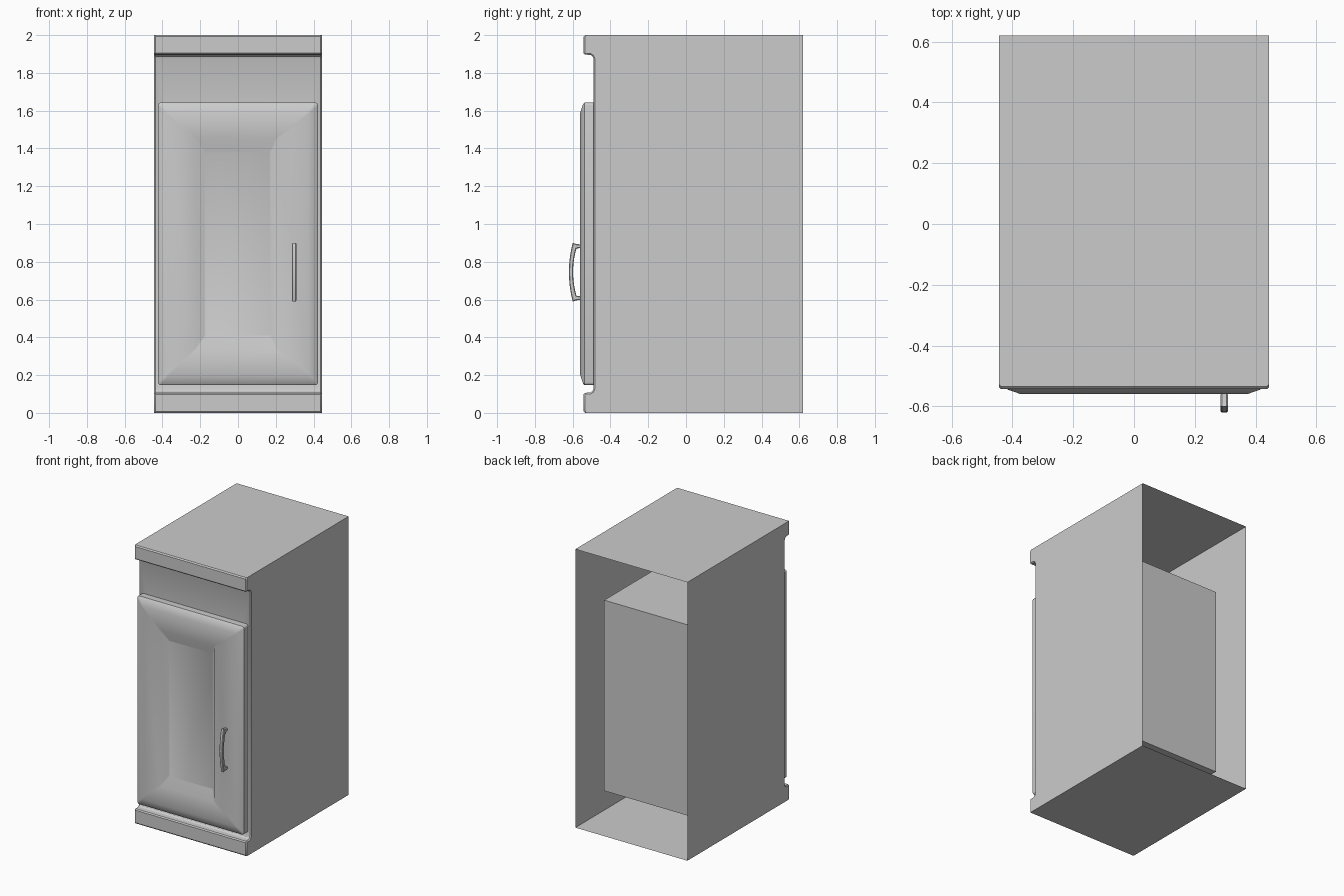
import bpy, bmesh, math

if "Cube" in bpy.data.objects:
    bpy.data.objects.remove(bpy.data.objects["Cube"])


def finish(name, bm, angle=35, normals=True):
    if normals:
        bmesh.ops.recalc_face_normals(bm, faces=bm.faces[:])
    me = bpy.data.meshes.new(name)
    bm.to_mesh(me)
    bm.free()
    ob = bpy.data.objects.new(name, me)
    bpy.context.collection.objects.link(ob)
    bpy.ops.object.select_all(action='DESELECT')
    ob.select_set(True)
    bpy.context.view_layer.objects.active = ob
    bpy.ops.object.shade_smooth_by_angle(angle=math.radians(angle))
    return ob


def extrude_profile(bm, pts, x0, x1, closed):
    """Sweep a (y, z) outline along x; an open outline leaves its last side unfilled."""
    a = [bm.verts.new((x0, y, z)) for y, z in pts]
    b = [bm.verts.new((x1, y, z)) for y, z in pts]
    n = len(pts)
    for i in range(n if closed else n - 1):
        j = (i + 1) % n
        bm.faces.new((a[i], a[j], b[j], b[i]))
    bm.faces.new(a)
    bm.faces.new(b[::-1])


def rounded_rect(cx, hw, z0, z1, y, r, seg=3):
    pts = []
    for k, (sx, z) in enumerate(((1, z1 - r), (-1, z1 - r), (-1, z0 + r), (1, z0 + r))):
        for s in range(seg + 1):
            t = math.pi / 2 * (k + s / seg)
            pts.append((cx + sx * (hw - r) + r * math.cos(t), y, z + r * math.sin(t)))
    return pts


# Carcass: side outline with top and plinth lips, open at the back
bm = bmesh.new()
W = 0.445
outline = [(0.62, 2.0), (-0.535, 2.0), (-0.543, 1.992), (-0.543, 1.905), (-0.535, 1.897),
           (-0.505, 1.895), (-0.495, 1.888), (-0.49, 1.875),
           (-0.49, 0.127), (-0.495, 0.115), (-0.505, 0.108),
           (-0.535, 0.106), (-0.542, 0.098), (-0.542, 0.008), (-0.535, 0.0), (0.62, 0.0)]
extrude_profile(bm, outline, -W, W, False)
bmesh.ops.recalc_face_normals(bm, faces=bm.faces[:])

# Softened vertical front edges
edges = [e for e in bm.edges
         if abs(e.verts[0].co.x - e.verts[1].co.x) < 1e-5 and all(v.co.y < -0.4 for v in e.verts)]
bmesh.ops.bevel(bm, geom=edges, offset=0.007, segments=1, affect='EDGES', clamp_overlap=True)

# Inner compartment: door opening pushed back as a box
bm.normal_update()
front = max((f for f in bm.faces if f.normal.y < -0.9), key=lambda f: f.calc_area())
bmesh.ops.inset_region(bm, faces=[front], thickness=0.05)
for v in front.verts:
    v.co.x = math.copysign(0.37, v.co.x)
    v.co.z = 1.57 if v.co.z > 1 else 0.2
res = bmesh.ops.extrude_face_region(bm, geom=[front])
for v in [g for g in res['geom'] if isinstance(g, bmesh.types.BMVert)]:
    v.co.y = 0.4
if front.is_valid:
    bmesh.ops.delete(bm, geom=[front], context='FACES_ONLY')
finish("cabinet_body", bm, 30, normals=False)

# Door: stacked rounded rectangles from the back, over the chamfer, into the recess
bm = bmesh.new()
loops = [rounded_rect(0, 0.423, 0.147, 1.643, -0.49, 0.015),
         rounded_rect(0, 0.423, 0.147, 1.643, -0.537, 0.015),
         rounded_rect(0, 0.415, 0.155, 1.635, -0.545, 0.015),
         rounded_rect(0, 0.372, 0.2, 1.59, -0.56, 0.01),
         rounded_rect(-0.01, 0.217, 0.335, 1.455, -0.56, 0.008),
         rounded_rect(-0.002, 0.175, 0.405, 1.383, -0.53, 0.008)]
rings = [[bm.verts.new(p) for p in lp] for lp in loops]
for a, b in zip(rings, rings[1:]):
    for i in range(len(a)):
        j = (i + 1) % len(a)
        bm.faces.new((a[i], a[j], b[j], b[i]))
bm.faces.new(rings[0])
bm.faces.new(rings[-1])
finish("door", bm, 40)

# Handle: arched grip with two feet
bm = bmesh.new()
N = 10
Z, H = 0.745, 0.155


def arc(h, y_end, y_mid):
    return [(y_mid + (y_end - y_mid) * t * t, Z + h * t) for t in (1 - 2 * i / N for i in range(N + 1))]


outer = arc(H, -0.6, -0.62)
inner = arc(H - 0.03, -0.58, -0.598)[::-1]
foot = [(-0.575, 0.013), (-0.555, 0.013)]
pts = outer + [(-0.58, Z - H + 0.006), (-0.558, Z - H + 0.008), (-0.558, Z - H + 0.027)] + inner
pts += [(-0.558, Z + H - 0.027), (-0.558, Z + H - 0.008), (-0.58, Z + H - 0.006)]
extrude_profile(bm, pts, 0.285, 0.309, True)
bmesh.ops.recalc_face_normals(bm, faces=bm.faces[:])
rim = [e for e in bm.edges if abs(e.verts[0].co.x - e.verts[1].co.x) < 1e-5]
bmesh.ops.bevel(bm, geom=rim, offset=0.004, segments=1, affect='EDGES', clamp_overlap=True)
finish("handle", bm, 35)
